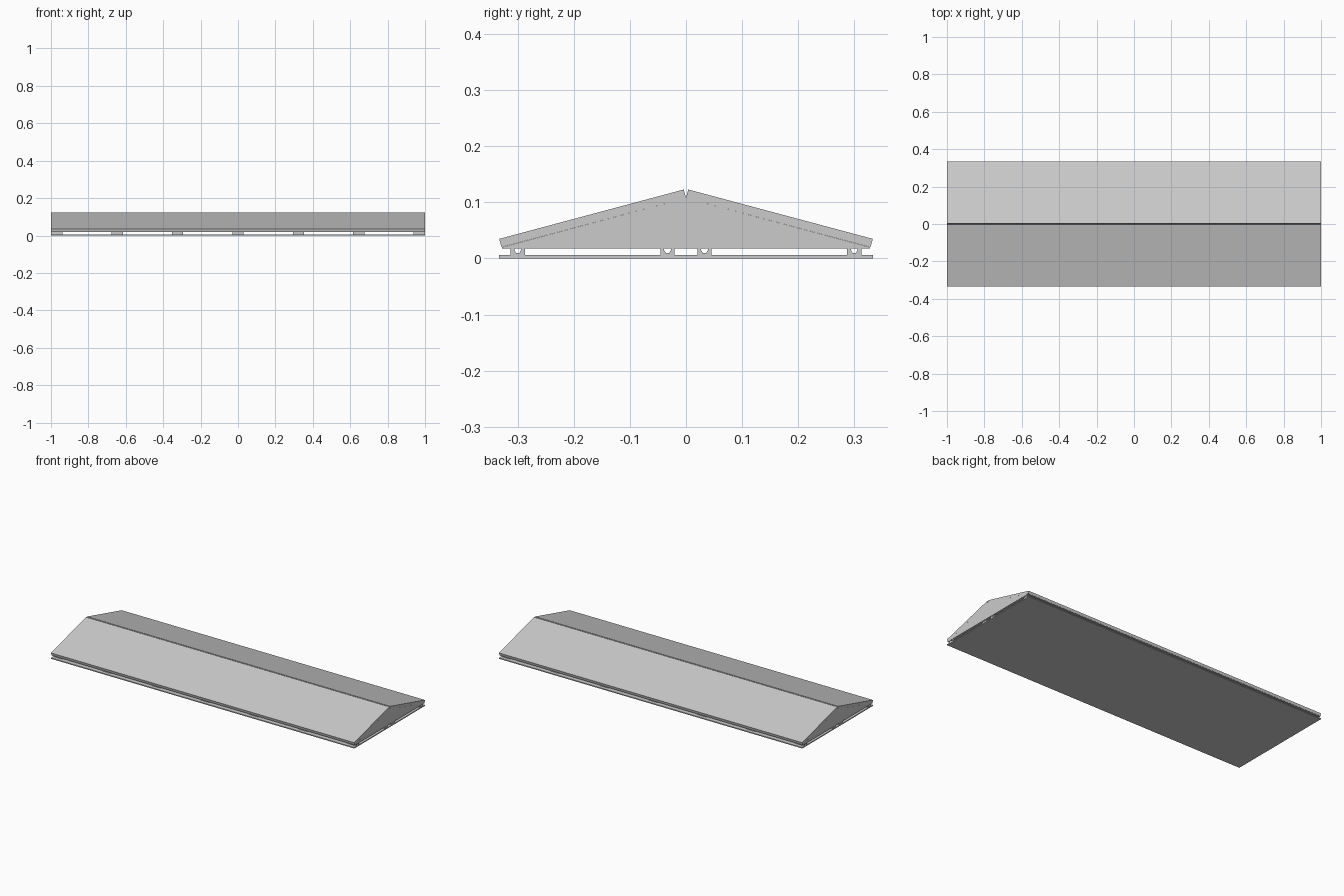
import bpy

cube = bpy.data.objects.get("Cube")
if cube:
    bpy.data.objects.remove(cube, do_unlink=True)

# Single plain grey finish
grey = bpy.data.materials.new("plain_grey")
colour = (0.6, 0.6, 0.6, 1)
grey.diffuse_color = colour
grey.use_nodes = True
grey.node_tree.nodes["Principled BSDF"].inputs["Base Color"].default_value = colour


def extrude_profile(name, profile, x0, x1):
    """Extrude a closed (y, z) profile along x."""
    n = len(profile)
    verts = [(x, y, z) for x in (x0, x1) for y, z in profile]
    faces = [list(range(n))[::-1], list(range(n, 2 * n))]
    faces += [(i, (i + 1) % n, (i + 1) % n + n, i + n) for i in range(n)]
    mesh = bpy.data.meshes.new(name)
    mesh.from_pydata(verts, [], faces)
    mesh.materials.append(grey)
    obj = bpy.data.objects.new(name, mesh)
    bpy.context.collection.objects.link(obj)
    return obj


# Flat base sheet
HALF = 0.333
BASE = 0.006
FLOOR = 0.018
extrude_profile("base_sheet", [(-HALF, 0), (HALF, 0), (HALF, BASE), (-HALF, BASE)], -1, 1)

# Low gabled body under the roof
extrude_profile("gable_body", [(-0.328, FLOOR), (0.328, FLOOR), (0.328, 0.02),
                               (0, 0.108), (-0.328, 0.02)], -1, 1)

# Two sloping roof panels with a narrow V gap at the ridge
panel = [(0, 0.108), (0.329, 0.02), (HALF, 0.035), (0.004, 0.123)]
extrude_profile("roof_panel_back", panel, -1, 1)
extrude_profile("roof_panel_front", [(-y, z) for y, z in reversed(panel)], -1, 1)

# Rows of slotted clips between base and body
W, T = 0.0125, 0.006
for row, y in enumerate((-0.3, -0.033, 0.033, 0.3)):
    clip = [(-W, BASE), (W, BASE), (W, FLOOR), (T, FLOOR), (T, 0.015),
            (0.003, 0.01), (-0.003, 0.01), (-T, 0.015), (-T, FLOOR), (-W, FLOOR)]
    profile = [(y + a, b) for a, b in clip]
    for i in range(7):
        x = (i - 3) * 0.323
        extrude_profile(f"clip_{row}_{i}", profile, x - 0.03, x + 0.03)
